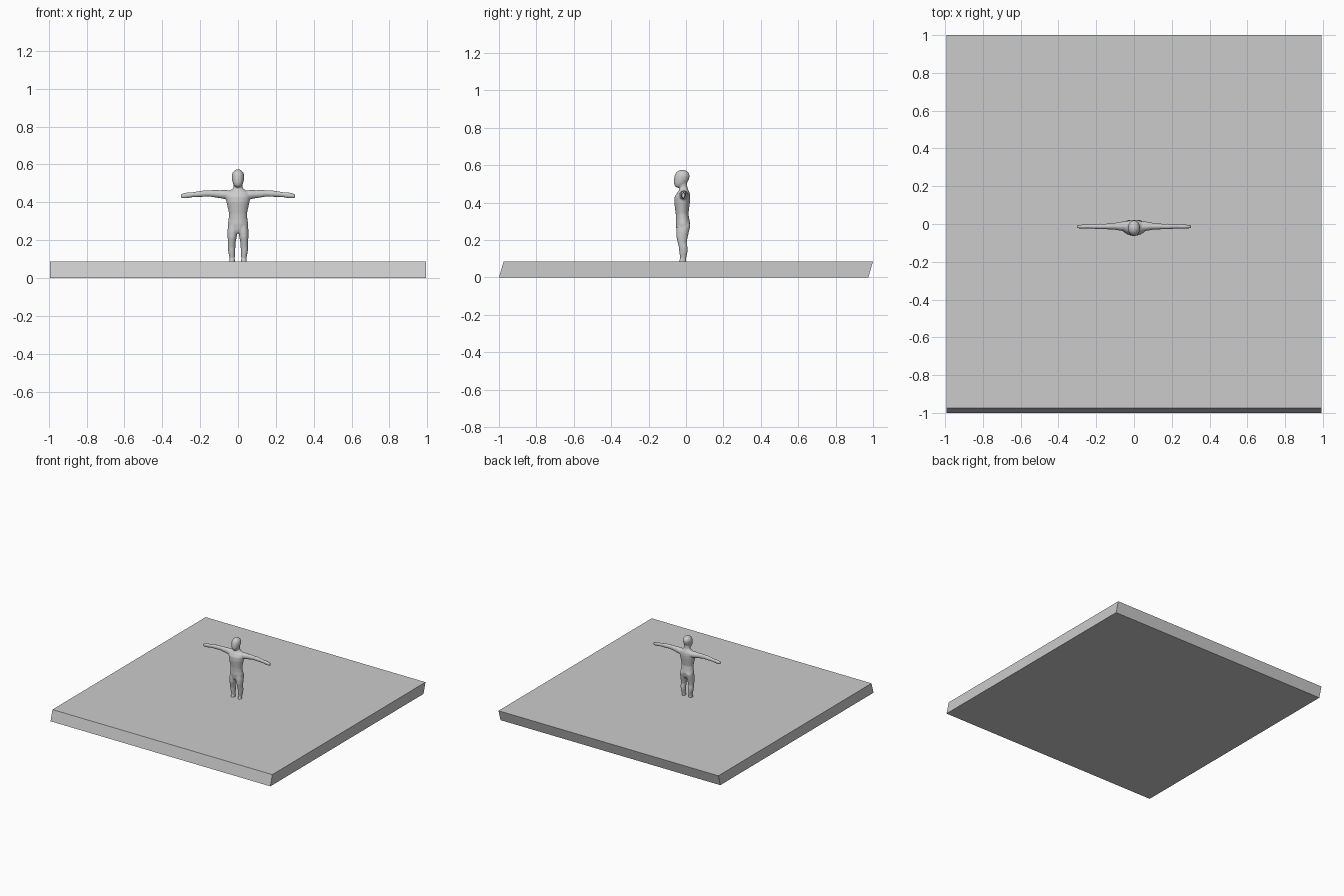
import bpy, bmesh, math
from mathutils import Vector

N = 20


def loft(bm, rings, along_x=False):
    """Closed tube through elliptical rings (cx, cy, cz, half-width a, half-width b)."""
    loops = []
    for cx, cy, cz, a, b in rings:
        loop = []
        for i in range(N):
            t = 2 * math.pi * i / N
            u, v = a * math.cos(t), b * math.sin(t)
            off = Vector((0, u, v)) if along_x else Vector((u, v, 0))
            loop.append(bm.verts.new(Vector((cx, cy, cz)) + off))
        loops.append(loop)
    for p, q in zip(loops, loops[1:]):
        for i in range(N):
            j = (i + 1) % N
            bm.faces.new((p[i], p[j], q[j], q[i]))
    bm.faces.new(loops[0])
    bm.faces.new(loops[-1])


def finish(bm, name):
    bmesh.ops.recalc_face_normals(bm, faces=bm.faces[:])
    me = bpy.data.meshes.new(name)
    bm.to_mesh(me)
    bm.free()
    ob = bpy.data.objects.new(name, me)
    bpy.context.collection.objects.link(ob)
    return ob


# sloping-sided base slab
bm = bmesh.new()
bmesh.ops.create_cube(bm, size=1)
for v in bm.verts:
    lean = 0.0125 if v.co.z > 0 else -0.0125
    v.co = Vector((v.co.x * 1.985, v.co.y * 1.975 + lean, (v.co.z + 0.5) * 0.086))
finish(bm, "base_slab")

bm = bmesh.new()

# torso and neck: (z, y centre, half width, half depth)
torso = [(.238, -.018, .030, .026), (.255, -.017, .052, .034), (.285, -.016, .055, .039),
         (.31, -.018, .050, .036), (.34, -.021, .048, .034), (.37, -.021, .054, .038),
         (.40, -.021, .061, .042), (.43, -.019, .066, .042), (.452, -.014, .062, .034),
         (.465, -.012, .038, .026), (.478, -.014, .024, .022), (.50, -.018, .023, .024)]
loft(bm, [(0, y, z, a, b) for z, y, a, b in torso])

# head, chin towards the front
head = [(.480, -.036, .010, .012), (.488, -.034, .021, .026), (.503, -.030, .028, .035),
        (.522, -.025, .032, .040), (.542, -.021, .033, .041), (.558, -.020, .028, .035),
        (.569, -.020, .018, .023), (.575, -.020, .006, .008)]
loft(bm, [(0, y, z, a, b) for z, y, a, b in head])

# legs: (z, x, y, half width, half depth)
leg = [(.07, .031, -.017, .014, .021), (.088, .031, -.018, .015, .019), (.105, .031, -.015, .014, .016),
       (.135, .033, -.014, .018, .022), (.16, .034, -.015, .020, .023), (.185, .033, -.020, .020, .024),
       (.215, .031, -.021, .024, .030), (.245, .029, -.018, .027, .034), (.275, .027, -.013, .026, .036),
       (.295, .024, -.010, .020, .028)]
# arms: (x, y, z, half depth, half height)
arm = [(.03, -.012, .436, .026, .026), (.07, -.012, .441, .024, .024), (.095, -.012, .443, .019, .021),
       (.13, -.013, .446, .016, .019), (.155, -.013, .447, .014, .016), (.18, -.013, .446, .015, .017),
       (.215, -.013, .443, .012, .015), (.24, -.013, .440, .011, .013), (.262, -.014, .438, .011, .016),
       (.285, -.014, .435, .010, .014), (.302, -.014, .433, .007, .010)]
for s in (-1, 1):
    loft(bm, [(s * x, y, z, a, b) for z, x, y, a, b in leg])
    loft(bm, [(s * x, y, z, a, b) for x, y, z, a, b in arm], True)

# fuse the parts into one smooth skin
figure = finish(bm, "standing_figure")
mod = figure.modifiers.new("fuse", 'REMESH')
mod.mode = 'VOXEL'
mod.voxel_size = 0.004
mod.use_smooth_shade = True
sm = figure.modifiers.new("soften", 'SMOOTH')
sm.factor = 0.5
sm.iterations = 5
